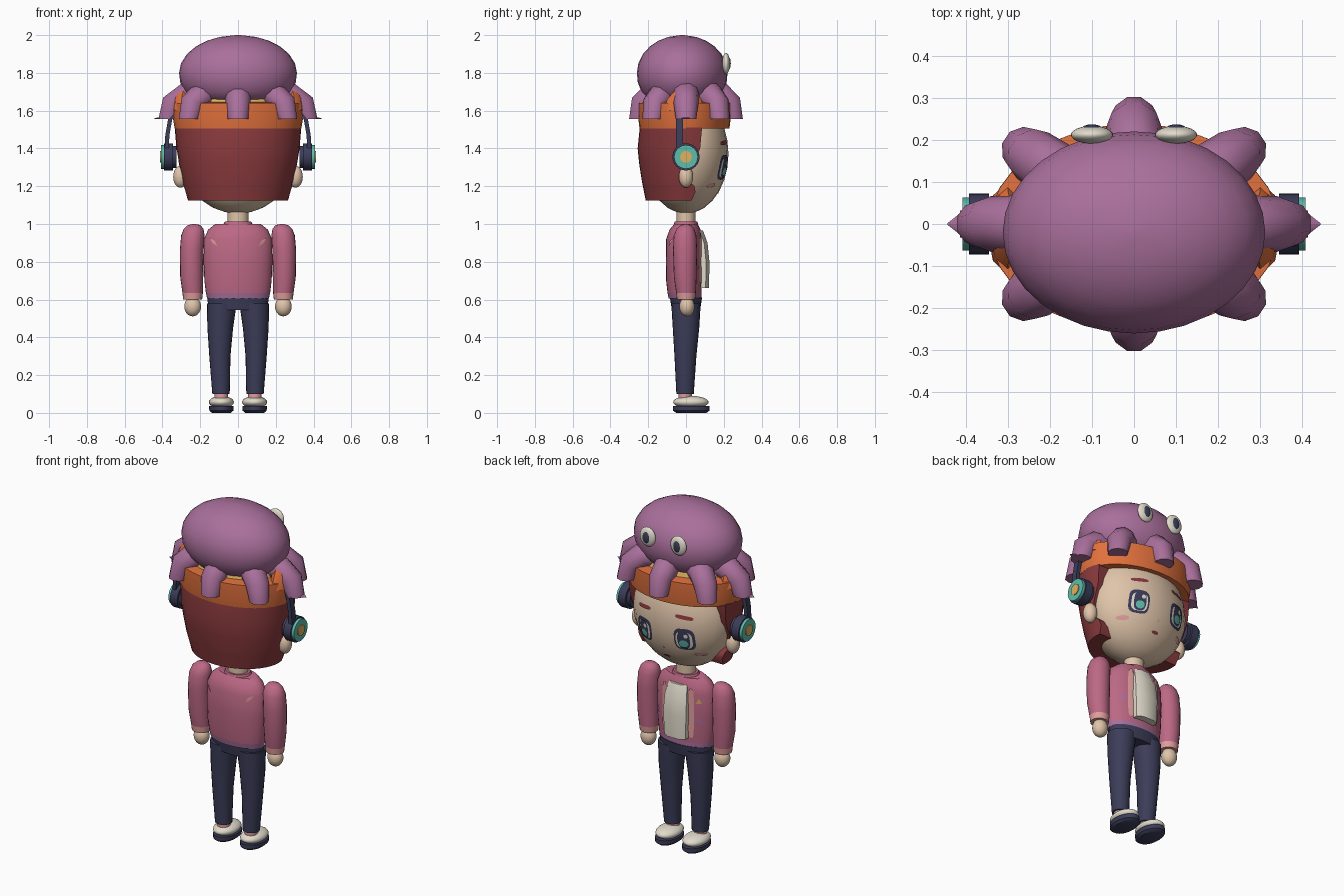
import bpy, bmesh
from math import sin, cos, pi, sqrt, radians, asin
from mathutils import Vector as V

if "Cube" in bpy.data.objects:
    bpy.data.objects.remove(bpy.data.objects["Cube"])


def material(name, hexa):
    lin = [(int(hexa[i:i + 2], 16) / 255) ** 2.2 for i in (0, 2, 4)] + [1]
    m = bpy.data.materials.new(name)
    m.use_nodes = True
    m.diffuse_color = lin
    m.node_tree.nodes["Principled BSDF"].inputs["Base Color"].default_value = lin
    return m


PURPLE = material("octopus purple", "A86F9A")
ORANGE = material("hat orange", "E0703F")
RED = material("hair red", "8A3D40")
SKIN = material("skin", "DFC3A8")
JACKET = material("jacket pink", "BA6883")
PINK = material("light pink", "DE9C9A")
NAVY = material("navy", "3E3F59")
CREAM = material("cream", "E0DACA")
TEAL = material("teal", "5FBCAC")
YELLOW = material("yellow", "DDB160")
X, Y, Z = V((1, 0, 0)), V((0, 1, 0)), V((0, 0, 1))
made = []
SIDES = (("left", 1), ("right", -1))


def finish(name, bm, mat):
    me = bpy.data.meshes.new(name)
    bm.to_mesh(me)
    bm.free()
    me.materials.append(mat)
    ob = bpy.data.objects.new(name, me)
    bpy.context.collection.objects.link(ob)
    made.append(ob)
    return ob


def ring(c, u, v, n=24):
    return [V(c) + u * cos(2 * pi * i / n) + v * sin(2 * pi * i / n) for i in range(n)]


def loft(name, rings, mat):
    """Skin a closed solid through matching rings."""
    bm = bmesh.new()
    vs = [[bm.verts.new(p) for p in r] for r in rings]
    n = len(vs[0])
    for a, b in zip(vs, vs[1:]):
        for i in range(n):
            bm.faces.new((a[i], a[(i + 1) % n], b[(i + 1) % n], b[i]))
    bm.faces.new(vs[0])
    bm.faces.new(vs[-1])
    bmesh.ops.recalc_face_normals(bm, faces=bm.faces)
    return finish(name, bm, mat)


def stack(name, rows, mat, n=24):
    """Rows of (z, centre x, centre y, half width, half depth)."""
    return loft(name, [ring((x, y, z), X * a, Y * b, n) for z, x, y, a, b in rows], mat)


def ball(name, c, r, mat):
    bm = bmesh.new()
    bmesh.ops.create_uvsphere(bm, u_segments=24, v_segments=14, radius=1)
    for v in bm.verts:
        v.co = V(c) + V([p * q for p, q in zip(v.co, r)])
    return finish(name, bm, mat)


def disc(name, x0, x1, r, z, mat, n=24):
    return loft(name, [ring((x, 0, z), Y * r, Z * r, n) for x in (x0, x1)], mat)


HEAD_Z, HEAD_R = 1.37, (.305, .225, .315)


def on_head(x, z):
    k = 1 - (x / HEAD_R[0]) ** 2 - ((z - HEAD_Z) / HEAD_R[2]) ** 2
    return HEAD_R[1] * sqrt(max(0, k))


def on_chest(x, z):
    return -.01 + .096 * sqrt(max(0, 1 - (x / .18) ** 2))


def on_back(x, z):
    return -.02 - on_chest(x, z)


def decal(name, surf, x, z, rx, rz, mat, layer=1, n=20, power=1.0, turn=0):
    """Thin painted patch that follows a surface."""
    side = -1 if surf is on_back else 1
    bm = bmesh.new()

    def point(t, k):
        c, s = cos(t), sin(t)
        px = abs(c) ** power * (1 if c > 0 else -1) * rx * k
        pz = abs(s) ** power * (1 if s > 0 else -1) * rz * k
        qx, qz = x + px * cos(turn) - pz * sin(turn), z + px * sin(turn) + pz * cos(turn)
        return bm.verts.new((qx, surf(qx, qz) + side * .003 * layer, qz))

    mid = point(0, 0)
    loops = [[point(2 * pi * i / n + pi / 2, k) for i in range(n)] for k in (.5, 1)]
    for i in range(n):
        j = (i + 1) % n
        bm.faces.new((mid, loops[0][i], loops[0][j]))
        bm.faces.new((loops[0][i], loops[1][i], loops[1][j], loops[0][j]))
    bm.normal_update()
    for f in bm.faces:
        if f.normal.y * side < 0:
            f.normal_flip()
    finish(name, bm, mat)


# Octopus hat: dome, tentacles
dome = [(1.645, .62), (1.665, .78), (1.7, .9), (1.75, .98), (1.8, 1), (1.85, .968),
        (1.9, .866), (1.94, .714), (1.97, .527), (1.99, .312), (2, .04)]
stack("octopus_dome", [(z, 0, -.02, .312 * k, .24 * k) for z, k in dome], PURPLE, 32)
path = [(.5, 1.695, .07, 10), (.72, 1.685, .07, 30), (.92, 1.64, .066, 62), (1, 1.555, .054, 90)]
for i in range(8):
    t = i * pi / 4
    at = V((.37 * cos(t), .25 * sin(t), 0))
    out = at.normalized()
    across = Z.cross(out)
    loft(f"tentacle_{i + 1}",
         [ring(at * f + Z * z, across * r,
               (out * sin(radians(d)) + Z * cos(radians(d))) * r, 10)
          for f, z, r, d in path], PURPLE)
for side, s in SIDES:
    loft(f"{side}_tentacle_tip", [ring((s * .4, 0, 1.562), Y * .036, Z * .007, 8),
                                  ring((s * .443, 0, 1.558), Y * .002, Z * .002, 8)], PURPLE)
    ball(f"{side}_octopus_eye", (s * .1, .212, 1.85), (.05, .021, .056), CREAM)
    ball(f"{side}_octopus_pupil", (s * .1, .226, 1.85), (.024, .011, .034), NAVY)

# Hat band and the lining above it
stack("hat_band", [(1.505, 0, -.008, .335, .238), (1.57, 0, -.008, .346, .246),
                   (1.64, 0, -.008, .345, .246), (1.645, 0, -.008, .28, .2)], ORANGE, 32)
stack("hat_lining", [(1.62, 0, -.01, .27, .2), (1.675, 0, -.01, .25, .18)], YELLOW)
for side, s in SIDES:
    stack(f"{side}_hat_flap", [(1.6, s * .3, -.01, .05, .11), (1.66, s * .3, -.01, .045, .09),
                               (1.705, s * .29, -.01, .04, .05)], ORANGE, 8)

# Head, neck, ears
ball("head", (0, 0, HEAD_Z), HEAD_R, SKIN)
stack("neck", [(.98, 0, 0, .055, .05), (1.1, 0, 0, .055, .05)], SKIN)
for side, s in SIDES:
    ball(f"{side}_ear", (s * .305, 0, 1.25), (.038, .038, .058), SKIN)


# Hair shell, open toward the face
def hair_ring(z, a, b, edge):
    t = asin(edge / b)
    return [V((a * cos(u), b * sin(u), z))
            for u in (t - (pi + 2 * t) * i / 24 for i in range(25))]


loft("hair", [hair_ring(*row) for row in (
    (1.125, .265, .213, .03), (1.17, .278, .222, .05), (1.2, .287, .228, .045),
    (1.23, .295, .234, .01), (1.32, .313, .248, .04), (1.4, .326, .256, .075),
    (1.51, .335, .245, .085))], RED)

# Face
for side, s in SIDES:
    x, z = s * .128, 1.3
    decal(f"{side}_eye_outline", on_head, x, z, .056, .066, NAVY, 1, power=.6)
    decal(f"{side}_eye_white", on_head, x, z - .004, .044, .05, CREAM, 2, power=.6)
    decal(f"{side}_eye_iris", on_head, x, z, .033, .053, NAVY, 3, power=.7)
    decal(f"{side}_eye_glow", on_head, x, z - .022, .024, .022, TEAL, 4)
    decal(f"{side}_eye_shine", on_head, x - .014, z + .025, .011, .012, CREAM, 4)
    decal(f"{side}_eyebrow", on_head, x, 1.43, .048, .011, RED, 1, power=.6, turn=-s * .1)
    decal(f"{side}_cheek", on_head, s * .19, 1.205, .028, .012, PINK)
decal("nose", on_head, 0, 1.225, .007, .006, PINK)
decal("mouth", on_head, 0, 1.165, .022, .008, RED)

# Headphones
for side, s in SIDES:
    loft(f"{side}_headphone_arm",
         [[V((s * x + dx, -.035 + dy, z)) for dx, dy in
           ((-.011, -.018), (.011, -.018), (.011, .018), (-.011, .018))]
          for x, z in ((.378, 1.39), (.374, 1.47), (.36, 1.55), (.33, 1.66))], NAVY)
    disc(f"{side}_headphone_cushion", s * .325, s * .35, .058, 1.355, NAVY)
    disc(f"{side}_headphone_cup", s * .345, s * .392, .072, 1.355, NAVY)
    disc(f"{side}_headphone_plate", s * .39, s * .408, .063, 1.355, TEAL)
    disc(f"{side}_headphone_badge", s * .406, s * .413, .032, 1.355, YELLOW, 10)

# Jacket and shirt
stack("jacket_body", [(.635, 0, -.008, .17, .09), (.7, 0, -.01, .178, .095),
                      (.8, 0, -.01, .182, .096), (.92, 0, -.01, .18, .095),
                      (.97, 0, -.005, .158, .082), (1, 0, 0, .12, .062)], JACKET, 32)
stack("jacket_hem", [(.605, 0, -.005, .164, .087), (.636, 0, -.008, .17, .09)], PURPLE, 32)
stack("collar", [(.985, 0, 0, .085, .068), (1.012, 0, 0, .07, .06)], JACKET)
loft("shirt_front", [[V((w * x, y, z)) for x, y in
                      ((-1, .05), (1, .05), (1, front - .018), (.5, front), (-.5, front),
                       (-1, front - .018))]
                     for z, w, front in ((.66, .068, .122), (.8, .074, .124),
                                         (.9, .07, .114), (.965, .058, .09))], CREAM)
for side, s in SIDES:
    decal(f"{side}_lapel", on_chest, s * .086, .81, .016, .145, PINK, 1, power=.5)
    decal(f"{side}_pocket_stripe", on_chest, s * .125, .77, .03, .007, PURPLE, turn=s * -.7)
    decal(f"{side}_back_stripe", on_back, s * .13, .905, .009, .03, PINK, 2, 4, turn=s * -.75)
decal("chest_badge", on_chest, -.128, .88, .018, .02, YELLOW, 2, 3)

# Arms, legs, shoes
for side, s in SIDES:
    stack(f"{side}_sleeve", [(.635, s * .24, 0, .054, .052), (.72, s * .245, -.004, .061, .06),
                             (.86, s * .245, -.005, .063, .064), (.94, s * .239, -.005, .062, .06),
                             (.975, s * .235, -.003, .052, .046), (.994, s * .232, 0, .033, .028),
                             (1, s * .232, 0, .008, .008)], JACKET, 20)
    stack(f"{side}_cuff", [(.6, s * .24, 0, .05, .048), (.636, s * .24, 0, .054, .052)], PINK, 20)
    ball(f"{side}_hand", (s * .24, .005, .563), (.044, .04, .052), SKIN)
    stack(f"{side}_leg", [(.1, s * .09, -.005, .046, .046), (.3, s * .096, -.003, .056, .058),
                          (.45, s * .094, 0, .068, .07), (.58, s * .086, 0, .079, .078)], NAVY, 20)
    stack(f"{side}_ankle", [(.06, s * .088, -.005, .036, .036), (.105, s * .09, -.005, .036, .036)],
          PINK, 16)
    ball(f"{side}_shoe", (s * .088, .026, .057), (.066, .094, .033), CREAM)
    stack(f"{side}_sole", [(0, s * .088, .028, .05, .08), (.012, s * .088, .028, .064, .097),
                           (.036, s * .088, .028, .065, .097)], NAVY)
stack("hips", [(.545, 0, 0, .155, .075), (.61, 0, 0, .163, .085)], NAVY)

# Soft shading with crisp edges
bpy.ops.object.select_all(action="DESELECT")
for ob in made:
    ob.select_set(True)
bpy.context.view_layer.objects.active = made[0]
bpy.ops.object.shade_smooth_by_angle(angle=radians(40))
